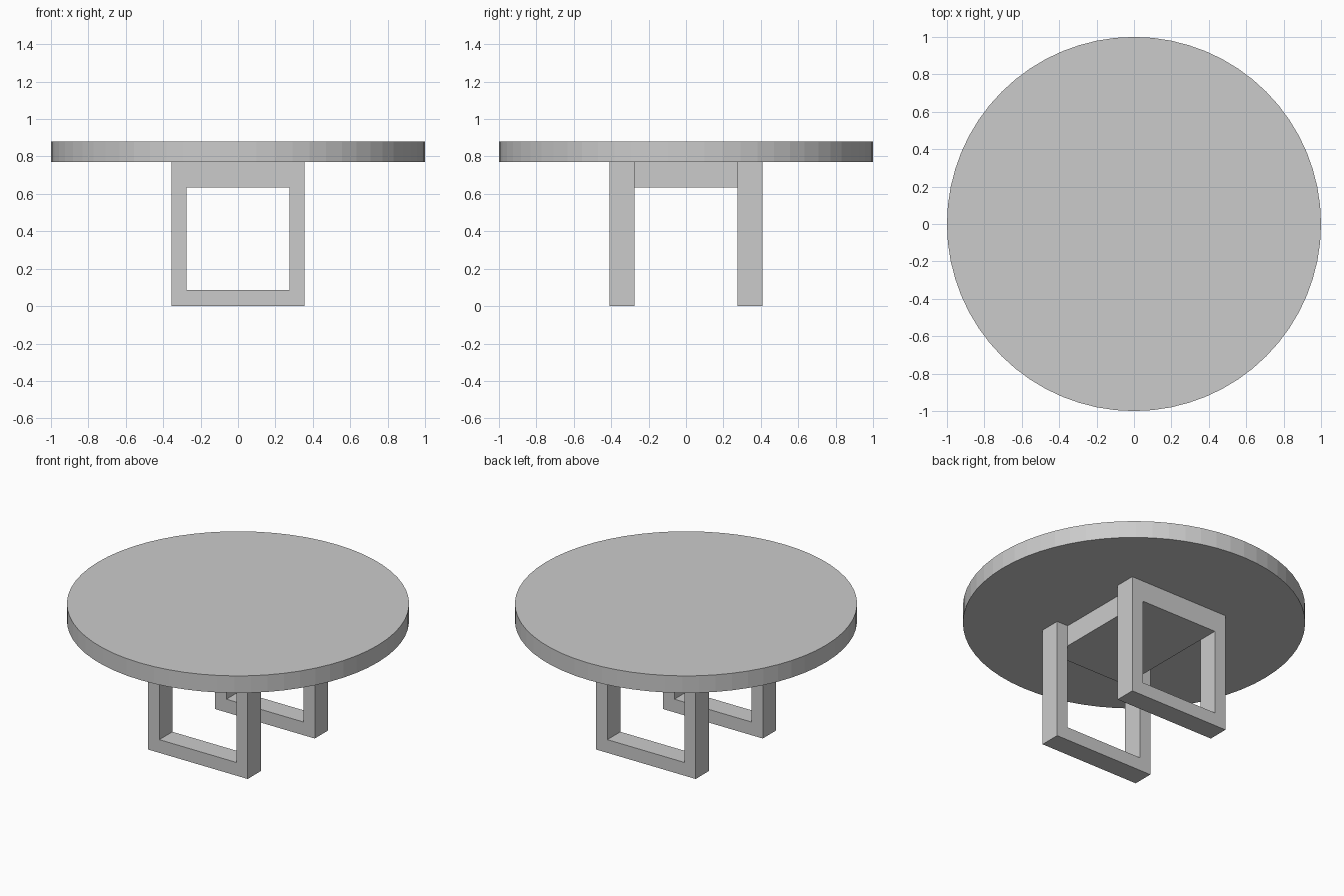
import bpy, bmesh

if "Cube" in bpy.data.objects:
    bpy.data.objects.remove(bpy.data.objects["Cube"])

TOP_Z, UNDER_Z = 0.88, 0.77      # tabletop faces
HALF_W, INNER_W = 0.355, 0.275   # leg frame outer / opening half widths
LOW_Z, HIGH_Z = 0.085, 0.635     # opening bottom / top
Y_IN, Y_OUT = 0.275, 0.408       # leg frame depth range


def finish(bm, name):
    bmesh.ops.recalc_face_normals(bm, faces=bm.faces)
    mesh = bpy.data.meshes.new(name)
    bm.to_mesh(mesh)
    bm.free()
    obj = bpy.data.objects.new(name, mesh)
    bpy.context.collection.objects.link(obj)
    return obj


def rectangle(bm, half_w, z0, z1, y):
    corners = [(-half_w, z0), (half_w, z0), (half_w, z1), (-half_w, z1)]
    return [bm.verts.new((x, y, z)) for x, z in corners]


def leg_frame(name, y0, y1):
    """Rectangular frame with an opening, extruded along y."""
    bm = bmesh.new()
    outer = rectangle(bm, HALF_W, 0, UNDER_Z, y0)
    inner = rectangle(bm, INNER_W, LOW_Z, HIGH_Z, y0)
    faces = []
    for i in range(4):
        j = (i + 1) % 4
        faces.append(bm.faces.new((outer[i], outer[j], inner[j], inner[i])))
    new = bmesh.ops.extrude_face_region(bm, geom=faces, use_keep_orig=True)["geom"]
    moved = [v for v in new if isinstance(v, bmesh.types.BMVert)]
    bmesh.ops.translate(bm, verts=moved, vec=(0, y1 - y0, 0))
    return finish(bm, name)


# Round tabletop
bpy.ops.mesh.primitive_cylinder_add(vertices=64, radius=1, depth=TOP_Z - UNDER_Z,
                                    location=(0, 0, (TOP_Z + UNDER_Z) / 2))
bpy.context.object.name = "tabletop"

# Front and back leg frames
leg_frame("front_leg_frame", -Y_OUT, -Y_IN)
leg_frame("back_leg_frame", Y_IN, Y_OUT)

# Solid block joining the frames under the top
bpy.ops.mesh.primitive_cube_add(size=1, location=(0, 0, (HIGH_Z + UNDER_Z) / 2))
block = bpy.context.object
block.name = "support_block"
block.scale = (2 * INNER_W, 2 * Y_IN, UNDER_Z - HIGH_Z)
